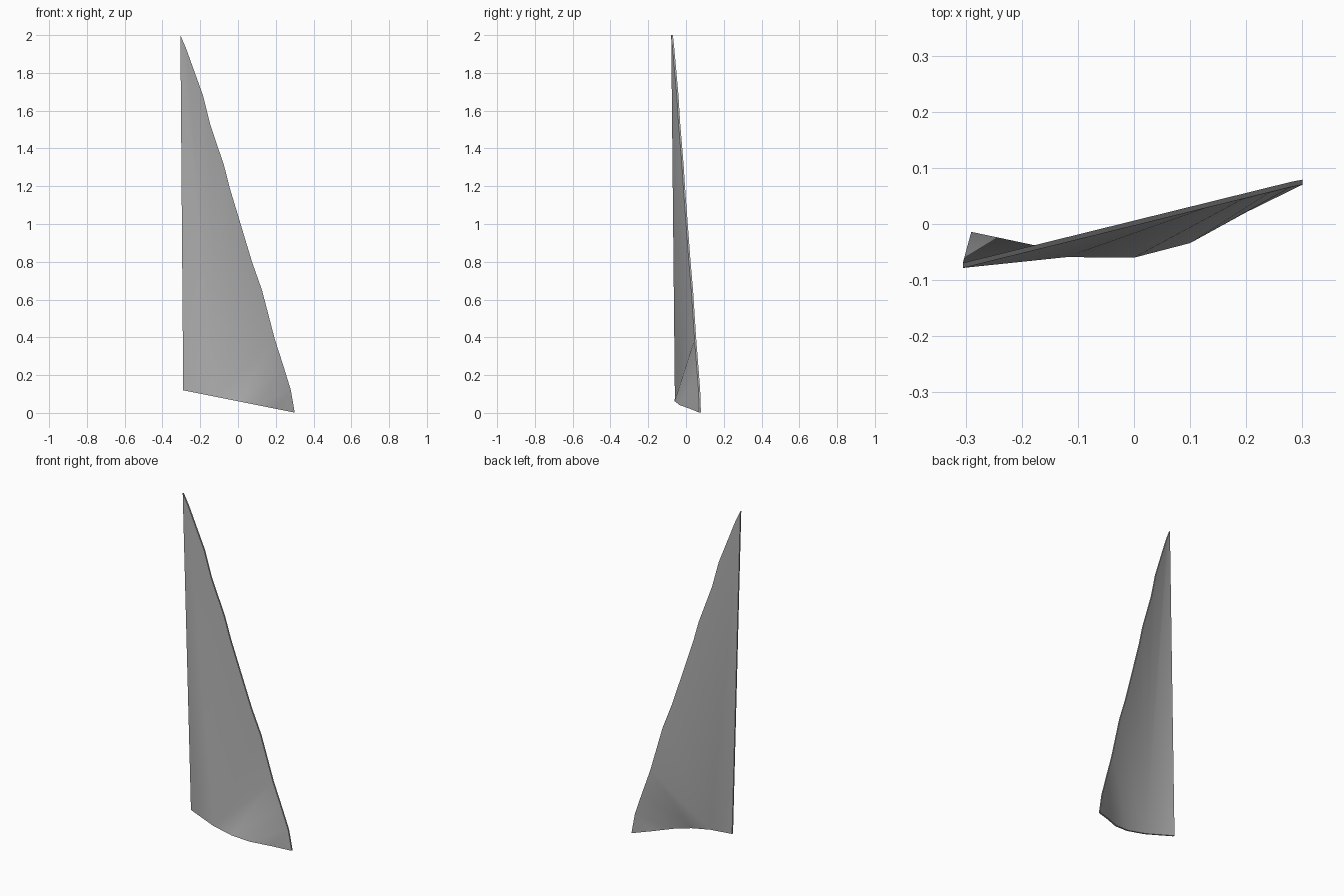
import bpy, bmesh

cube = bpy.data.objects.get("Cube")
if cube:
    bpy.data.objects.remove(cube)

cloth = bpy.data.materials.new("grey_sailcloth")
cloth.use_nodes = True
colour = (0.42, 0.42, 0.42, 1)
cloth.diffuse_color = colour
cloth.node_tree.nodes["Principled BSDF"].inputs["Base Color"].default_value = colour

THICKNESS = 0.009

# Foot: curved lower edge from the tack to the clew, (x, y)
foot = [(-0.29, -0.023), (-0.12, -0.059), (0, -0.06), (0.1, -0.034),
        (0.2, 0.021), (0.3, 0.07)]
# Leech: outer edge from the head down, (x, z)
leech = [(-0.305, 2), (-0.275, 1.93), (-0.185, 1.68), (-0.148, 1.53),
         (-0.074, 1.31), (-0.042, 1.185), (0.074, 0.8), (0.127, 0.65),
         (0.195, 0.39), (0.243, 0.24), (0.28, 0.12)]
# Last leech point that each foot point fans out to
fan_end = [0, 8, 9, 10, 10]

bm = bmesh.new()
low = [bm.verts.new((x, y, 0.0617 - 0.2 * x)) for x, y in foot]
high = [bm.verts.new((x, 0.247 * x - 0.003, z)) for x, z in leech]

# Panels: long triangles fanned between the foot and the leech
j = 0
for i, end in enumerate(fan_end):
    while j < end:
        bm.faces.new((low[i], high[j + 1], high[j]))
        j += 1
    bm.faces.new((low[i], low[i + 1], high[j]))

# Thin cloth: second side set behind the first, closed along the edge
front = bm.faces[:]
rim = [e for e in bm.edges if e.is_boundary]
copy = bmesh.ops.duplicate(bm, geom=bm.verts[:] + bm.edges[:] + front)
back = [v for v in copy["geom"] if isinstance(v, bmesh.types.BMVert)]
bmesh.ops.translate(bm, verts=back, vec=(0, THICKNESS, 0))
for e in rim:
    a, b = e.verts
    bm.faces.new((a, b, copy["vert_map"][b], copy["vert_map"][a]))
bmesh.ops.recalc_face_normals(bm, faces=bm.faces[:])

mesh = bpy.data.meshes.new("sail")
bm.to_mesh(mesh)
bm.free()
mesh.materials.append(cloth)
sail = bpy.data.objects.new("sail", mesh)
bpy.context.collection.objects.link(sail)
bpy.context.view_layer.objects.active = sail
sail.select_set(True)
bpy.ops.object.shade_smooth_by_angle()
